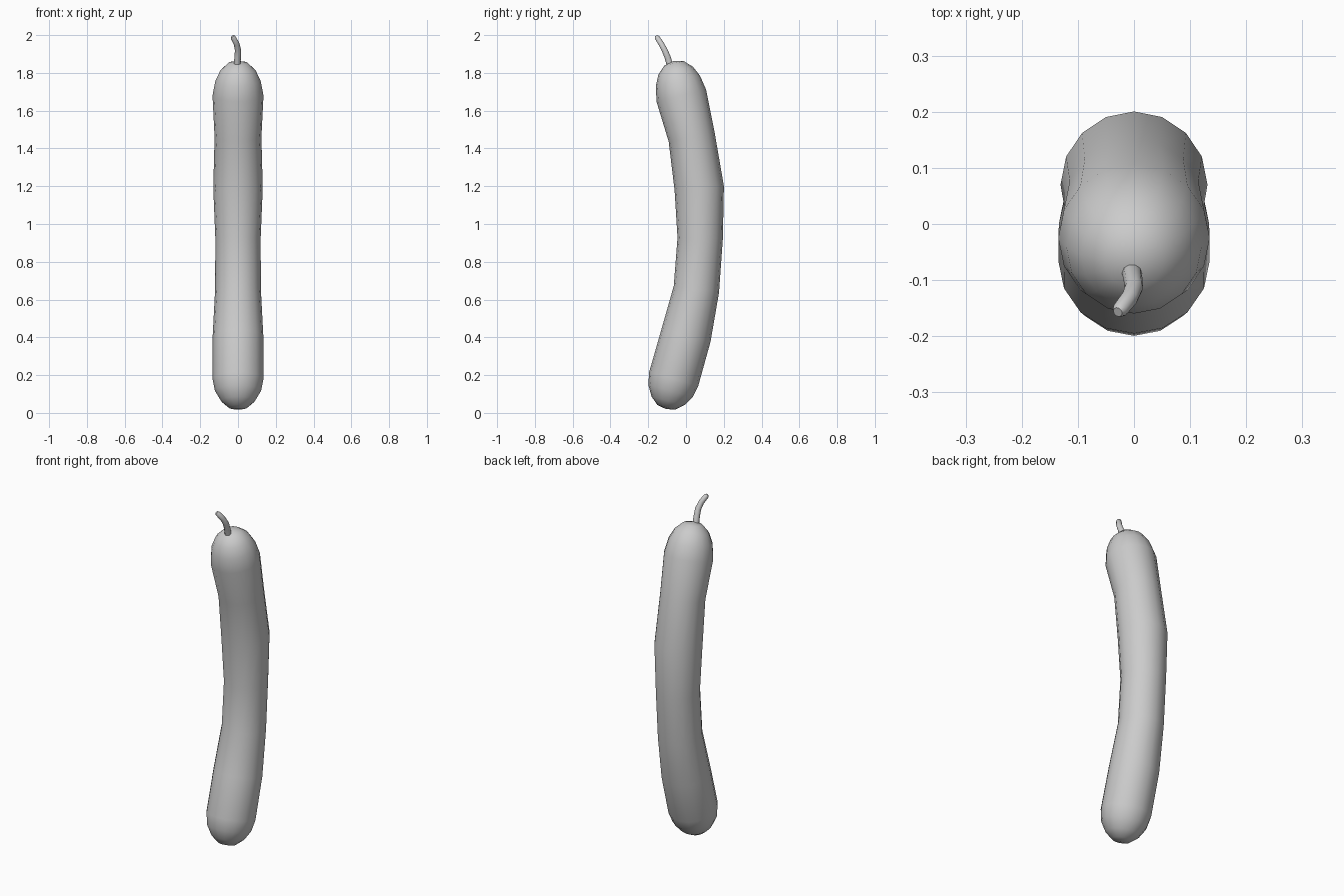
import bpy, bmesh, math
from mathutils import Vector

if "Cube" in bpy.data.objects:
    bpy.data.objects.remove(bpy.data.objects["Cube"])


def sweep(name, stations, sides):
    """Loft circles (x, y, z, radius) along a path, perpendicular to it, closing both ends."""
    bm = bmesh.new()
    pts = [Vector(s[:3]) for s in stations]
    rings = []
    for i, p in enumerate(pts):
        d = (pts[min(i + 1, len(pts) - 1)] - pts[max(i - 1, 0)]).normalized()
        u = Vector((1, 0, 0))
        u = (u - d * u.dot(d)).normalized()
        v = d.cross(u)
        r = stations[i][3]
        if r == 0:
            rings.append([bm.verts.new(p)])
        else:
            rings.append([bm.verts.new(p + r * (u * math.cos(a) + v * math.sin(a)))
                          for a in (2 * math.pi * k / sides for k in range(sides))])
    for a, b in zip(rings, rings[1:]):
        for k in range(sides):
            n = (k + 1) % sides
            quad = [a[k % len(a)], a[n % len(a)], b[n % len(b)], b[k % len(b)]]
            bm.faces.new(list(dict.fromkeys(quad)))
    for ring in (rings[0], rings[-1]):
        if len(ring) > 1:
            bm.faces.new(ring)
    bmesh.ops.recalc_face_normals(bm, faces=bm.faces)
    me = bpy.data.meshes.new(name)
    bm.to_mesh(me)
    bm.free()
    ob = bpy.data.objects.new(name, me)
    bpy.context.collection.objects.link(ob)
    bpy.ops.object.select_all(action='DESELECT')
    ob.select_set(True)
    bpy.context.view_layer.objects.active = ob
    bpy.ops.object.shade_smooth_by_angle(angle=math.radians(50))
    return ob


# curved body: centre line in the y-z plane with radius
trunk = [(-0.065, 0.18, 0.135), (0.0, 0.41, 0.134), (0.055, 0.655, 0.121),
         (0.075, 0.925, 0.12), (0.07, 1.19, 0.131), (0.03, 1.46, 0.124),
         (-0.025, 1.68, 0.135)]
# rounded ends: distance beyond the trunk and radius
low = [(0.165, 0), (0.155, 0.05), (0.12, 0.09), (0.065, 0.122)]
high = [(0.08, 0.12), (0.135, 0.094), (0.175, 0.053), (0.187, 0)]
body = [(0, -0.065 - 0.25 * t, 0.18 - 0.968 * t, r) for t, r in low]
body += [(0, y, z, r) for y, z, r in trunk]
body += [(0, -0.025 - 0.22 * t, 1.68 + 0.975 * t, r) for t, r in high]
sweep("vegetable_body", body, 16)

# bent stem
sweep("stem", [(-0.004, -0.085, 1.84, 0.018), (-0.002, -0.098, 1.885, 0.017),
               (0.0, -0.113, 1.92, 0.0165), (-0.008, -0.132, 1.955, 0.0155),
               (-0.025, -0.153, 1.987, 0.014), (-0.029, -0.157, 1.994, 0.009)], 10)
